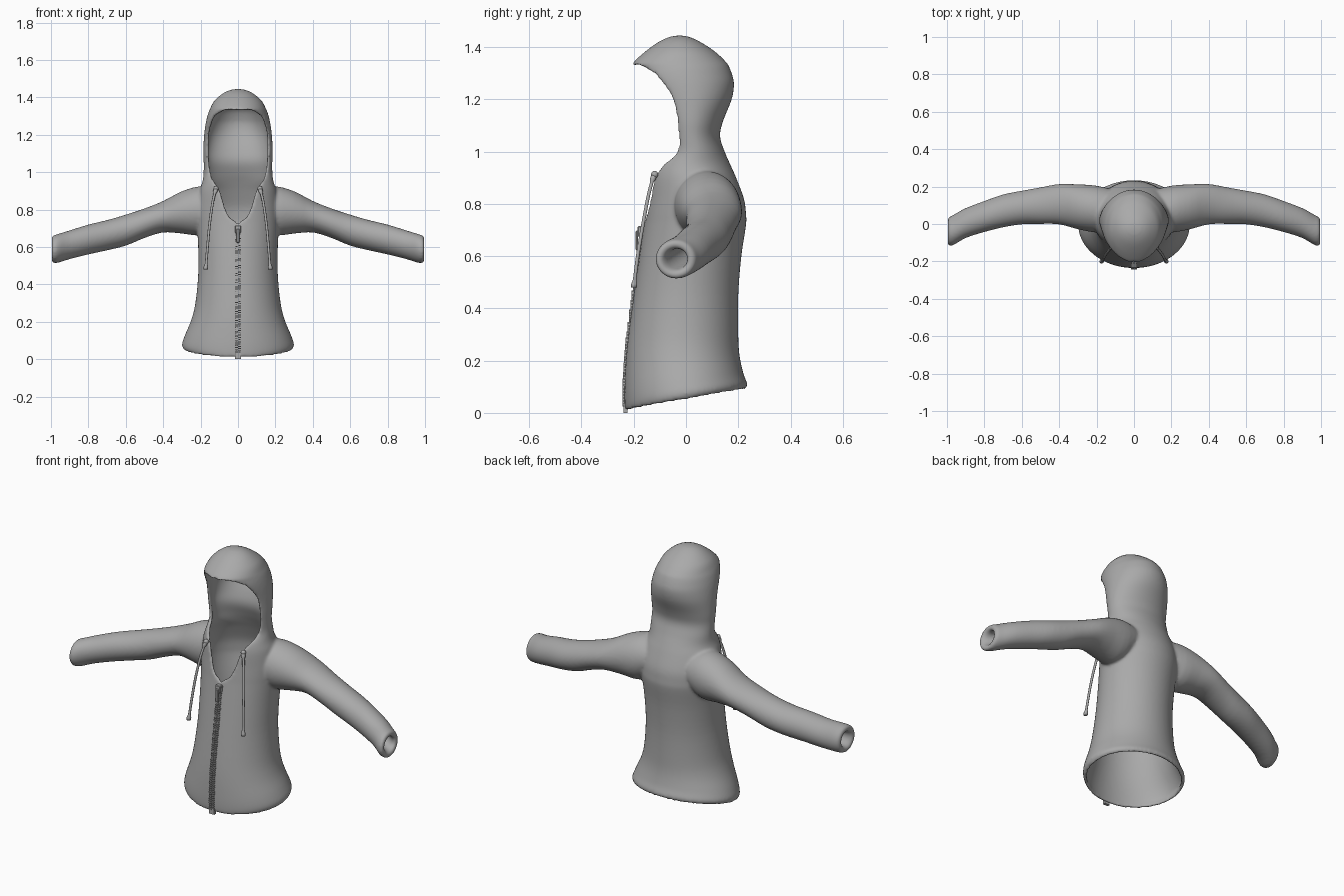
import bpy, bmesh, math, random
from mathutils import Vector, Matrix

random.seed(4)
old = bpy.data.objects.get("Cube")
if old:
    bpy.data.objects.remove(old, do_unlink=True)

grey = bpy.data.materials.new("grey_cloth")
grey.use_nodes = True
tone = (0.4, 0.4, 0.4, 1)
grey.diffuse_color = tone
grey.node_tree.nodes["Principled BSDF"].inputs["Base Color"].default_value = tone


def finish(name, bm, smooth=True):
    mesh = bpy.data.meshes.new(name)
    bm.to_mesh(mesh)
    bm.free()
    mesh.materials.append(grey)
    for p in mesh.polygons:
        p.use_smooth = smooth
    ob = bpy.data.objects.new(name, mesh)
    bpy.context.collection.objects.link(ob)
    return ob


def spline(rows, steps):
    """Smoothly fill in between rows of numbers."""
    out = []
    for i in range(len(rows) - 1):
        a, b, c, d = (Vector(rows[max(0, min(len(rows) - 1, i + k))]) for k in (-1, 0, 1, 2))
        for s in range(steps):
            t = s / steps
            out.append(b + (c - a) * t / 2 + (a * 2 - b * 5 + c * 4 - d) * t * t / 2
                       + (b * 3 - a - c * 3 + d) * t ** 3 / 2)
    return out + [Vector(rows[-1])]


def loft(name, rings, capped=False):
    """Skin rings whose first and last points may meet."""
    bm = bmesh.new()
    grid = [[bm.verts.new(p) for p in ring] for ring in rings]
    for lo, hi in zip(grid, grid[1:]):
        for j in range(len(lo) - 1):
            bm.faces.new((lo[j], lo[j + 1], hi[j + 1], hi[j]))
    if capped:
        bm.faces.new(grid[0][:-1])
        bm.faces.new(grid[-1][:-1])
    bmesh.ops.remove_doubles(bm, verts=bm.verts, dist=0.0004)
    if capped:
        bmesh.ops.recalc_face_normals(bm, faces=bm.faces)
    return finish(name, bm)


# Torso and hood: front z, back z, half width, front y, back y, half opening in degrees
body = spline([
    (.01, .09, .285, -.232, .228, 0), (.04, .11, .300, -.235, .235, 0),
    (.10, .15, .285, -.235, .220, 0), (.20, .22, .250, -.230, .205, 0),
    (.30, .30, .228, -.220, .200, 0), (.45, .45, .213, -.200, .200, 0),
    (.60, .60, .213, -.178, .212, 0), (.72, .72, .220, -.160, .230, 0),
    (.76, .76, .222, -.155, .230, 12), (.82, .82, .220, -.148, .222, 20),
    (.90, .90, .207, -.142, .192, 29), (.95, .95, .190, -.130, .170, 43),
    (1.0, 1.0, .184, -.090, .148, 57), (1.06, 1.06, .184, -.088, .130, 62),
    (1.12, 1.12, .186, -.105, .143, 64), (1.20, 1.20, .181, -.147, .175, 66),
    (1.26, 1.26, .173, -.185, .184, 61), (1.30, 1.30, .164, -.200, .175, 53),
    (1.325, 1.325, .156, -.200, .165, 33), (1.338, 1.338, .150, -.205, .158, 0),
    (1.38, 1.38, .128, -.160, .115, 0), (1.42, 1.42, .083, -.105, .055, 0),
    (1.44, 1.44, .040, -.060, .010, 0), (1.445, 1.445, .002, -.026, -.022, 0)], 4)


def body_ring(row, inset=0, closed=False, n=72):
    zf, zb, w, yf, yb, gap = row
    start = 0 if closed else math.radians(max(0, gap))
    mid, half = (yf + yb) / 2, (yb - yf) / 2
    ring = []
    for j in range(n + 1):
        a = start + (2 * math.pi - 2 * start) * j / n
        s, c = math.sin(a), math.cos(a)
        ring.append((max(w - inset, .001) * s, mid - max(half - inset, .001) * c,
                     (zf + zb) / 2 + (zf - zb) / 2 * c))
    return ring


jacket = loft("jacket", [body_ring(r) for r in body])
thick = jacket.modifiers.new("thickness", "SOLIDIFY")
thick.thickness = 0.016
thick.offset = -1
cavity = loft("cavity_cutter", [body_ring(r, .01, True) for r in body], True)
cavity.hide_render = True

# Sleeves: x, centre y, centre z, half depth, half height, ending in a hollow cuff
sleeve = spline([
    (.10, .075, .82, .105, .09), (.20, .080, .795, .125, .13), (.30, .092, .785, .12, .113),
    (.40, .106, .762, .108, .084), (.50, .098, .727, .098, .079), (.60, .088, .690, .09, .083),
    (.70, .070, .663, .088, .081), (.80, .040, .640, .083, .08), (.90, .005, .612, .08, .077),
    (.965, -.032, .592, .081, .077), (.99, -.04, .588, .075, .072), (.997, -.042, .587, .06, .058),
    (.985, -.04, .588, .045, .043), (.95, -.025, .595, .04, .038), (.8, .04, .64, .04, .038)], 3)
parts = [jacket]
for side, label in ((1, "left"), (-1, "right")):
    rings = [[(side * x, y + ry * math.cos(k * math.pi / 20), z + rz * math.sin(k * math.pi / 20))
              for k in range(41)] for x, y, z, ry, rz in sleeve]
    ob = loft(label + "_sleeve", rings, True)
    cut = ob.modifiers.new("hollow", "BOOLEAN")
    cut.operation = "DIFFERENCE"
    cut.object = cavity
    parts.append(ob)

# Join the cloth and blend the armholes
bpy.ops.object.select_all(action="DESELECT")
for ob in parts:
    ob.select_set(True)
bpy.context.view_layer.objects.active = jacket
bpy.ops.object.convert(target="MESH")
bpy.ops.object.join()
bpy.data.objects.remove(cavity, do_unlink=True)
blend = jacket.modifiers.new("blend", "REMESH")
blend.mode = "VOXEL"
blend.voxel_size = 0.0075
blend.use_smooth_shade = True
soft = jacket.modifiers.new("soften", "SMOOTH")
soft.factor = 0.5
soft.iterations = 10


def front_y(z):
    return min(body, key=lambda r: abs(r[0] - z))[3]


def box(bm, centre, size):
    m = Matrix.Translation(centre) @ Matrix.Diagonal((*size, 1))
    bmesh.ops.create_cube(bm, size=1, matrix=m)


# Zip: two rows of interlocking teeth
bm = bmesh.new()
z = 0.03
while z < 0.71:
    for side in (-1, 1):
        wide = random.uniform(.012, .018)
        box(bm, (side * .008, front_y(z) - .001, z + side * .003), (wide, .014, .006))
    z += 0.012
finish("zip_teeth", bm, False)

# Zip stop, slider and hanging pull
bm = bmesh.new()
box(bm, (0, -.232, .016), (.034, .016, .032))
finish("zip_stop", bm, False)
bm = bmesh.new()
box(bm, (0, -.172, .695), (.032, .026, .04))
box(bm, (0, -.188, .66), (.018, .01, .075))
bmesh.ops.bevel(bm, geom=bm.edges[:], offset=.003, segments=1, affect="EDGES")
finish("zip_pull", bm, False)

# Drawstrings with eyelets and knotted ends
for side, label in ((1, "left"), (-1, "right")):
    path = [(.118, -.122, .91), (.135, -.142, .84), (.152, -.165, .72),
            (.163, -.185, .60), (.173, -.200, .48)]
    rings = []
    for i, (x, y, z) in enumerate(spline(path, 6)):
        r = .012 if i < 3 or i > 22 else .007
        rings.append([(side * x + r * math.cos(k * math.pi / 5), y + r * math.sin(k * math.pi / 5), z)
                      for k in range(11)])
    loft(label + "_drawstring", rings, True)
    bm = bmesh.new()
    bmesh.ops.create_uvsphere(bm, u_segments=12, v_segments=8, radius=.014,
                              matrix=Matrix.Translation((side * .118, -.12, .912)))
    finish(label + "_eyelet", bm)
